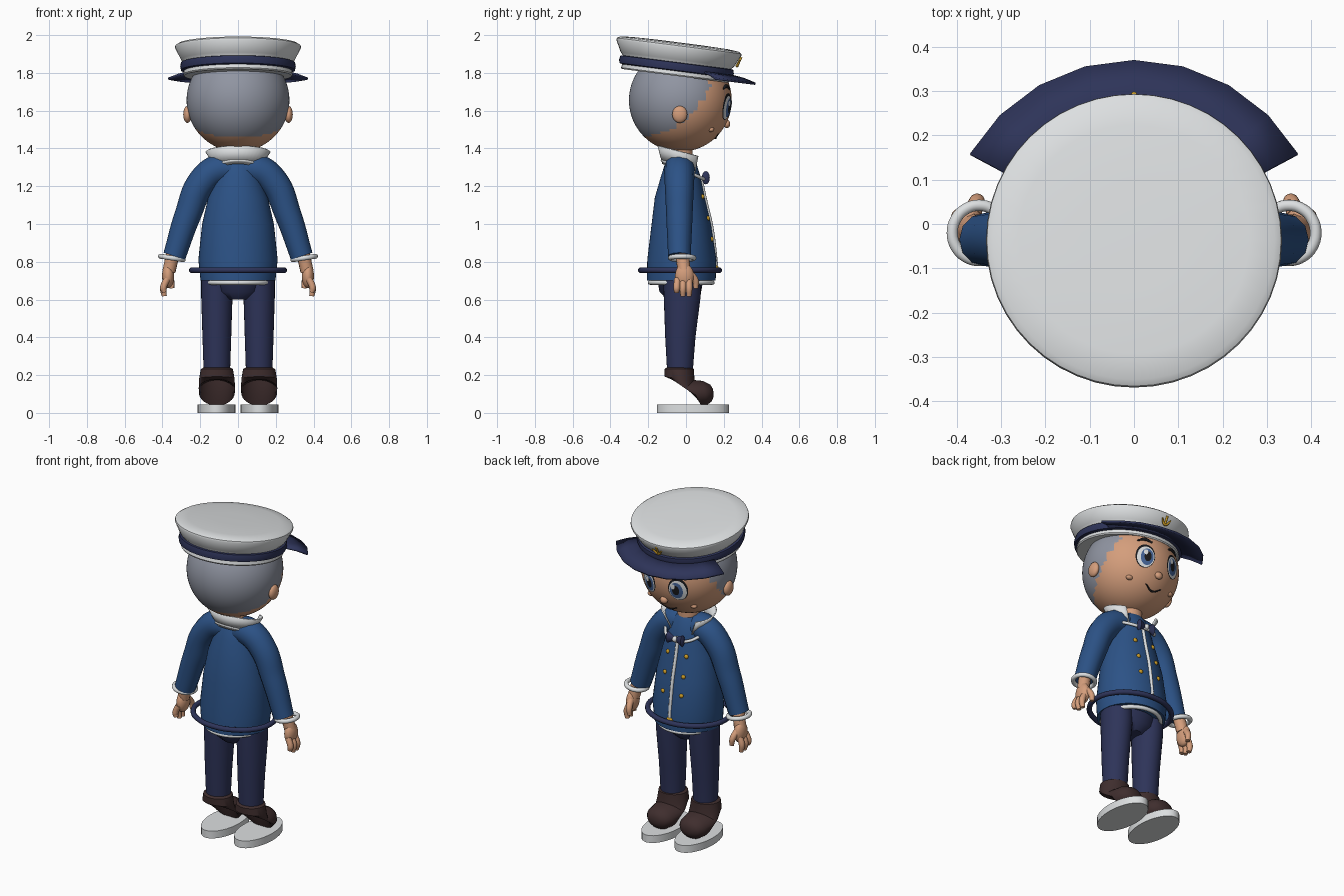
import bpy, bmesh, math
from mathutils import Vector, Matrix

cube = bpy.data.objects.get("Cube")
if cube:
    bpy.data.objects.remove(cube)


def material(name, r, g, b):
    m = bpy.data.materials.new(name)
    m.use_nodes = True
    m.diffuse_color = (r, g, b, 1)
    m.node_tree.nodes["Principled BSDF"].inputs["Base Color"].default_value = (r, g, b, 1)
    return m


WHITE = material("white", .72, .74, .75)
NAVY = material("navy", .027, .034, .10)
BLUE = material("jacket blue", .025, .085, .24)
SKIN = material("skin", .66, .34, .20)
GREY = material("hair grey", .28, .30, .36)
BROWN = material("boot brown", .05, .027, .027)
GOLD = material("gold", .60, .33, .02)
BLACK = material("black", .01, .01, .012)
IRIS = material("iris blue", .06, .13, .32)


def finish(name, bm, *mats, smooth=True):
    bmesh.ops.recalc_face_normals(bm, faces=bm.faces)
    me = bpy.data.meshes.new(name)
    bm.to_mesh(me)
    bm.free()
    ob = bpy.data.objects.new(name, me)
    bpy.context.collection.objects.link(ob)
    for m in mats:
        me.materials.append(m)
    if smooth:
        bpy.ops.object.select_all(action='DESELECT')
        ob.select_set(True)
        bpy.context.view_layer.objects.active = ob
        bpy.ops.object.shade_smooth_by_angle(angle=math.radians(40))
    return ob


def loft(name, rings, *mats, n=32, cap=True):
    """Skin a list of rings; each is (centre, x axis, y axis)."""
    bm = bmesh.new()
    loops = []
    for c, u, v in rings:
        loops.append([bm.verts.new(Vector(c) + math.cos(a) * Vector(u) + math.sin(a) * Vector(v))
                      for a in (2 * math.pi * i / n for i in range(n))])
    for p, q in zip(loops, loops[1:]):
        for i in range(n):
            bm.faces.new((p[i], p[(i + 1) % n], q[(i + 1) % n], q[i]))
    if cap:
        bm.faces.new(loops[0])
        bm.faces.new(loops[-1])
    return finish(name, bm, *mats)


def stack(name, rows, *mats, n=32, cap=True):
    """Horizontal ellipses: x, y, z, x radius, y radius."""
    return loft(name, [((x, y, z), (rx, 0, 0), (0, ry, 0)) for x, y, z, rx, ry in rows], *mats, n=n, cap=cap)


def ball(name, loc, size, mat, seg=24):
    bm = bmesh.new()
    bmesh.ops.create_uvsphere(bm, u_segments=seg, v_segments=seg // 2, radius=1,
                              matrix=Matrix.Translation(loc) @ Matrix.Diagonal((*size, 1)))
    return finish(name, bm, mat)


def tube(name, pts, radii, mat, cyclic=False, res=6):
    cu = bpy.data.curves.new(name, 'CURVE')
    cu.dimensions = '3D'
    cu.bevel_depth, cu.bevel_resolution, cu.resolution_u, cu.use_fill_caps = 1, 4, res, True
    sp = cu.splines.new('BEZIER')
    sp.bezier_points.add(len(pts) - 1)
    for b, p, r in zip(sp.bezier_points, pts, radii):
        b.co, b.radius = p, r
        b.handle_left_type = b.handle_right_type = 'AUTO'
    sp.use_cyclic_u = cyclic
    ob = bpy.data.objects.new(name, cu)
    bpy.context.collection.objects.link(ob)
    cu.materials.append(mat)
    return ob


def hoop(name, c, rx, ry, r, mat, tilt_x=0, tilt_y=0):
    """Closed tube ring, with height slopes along x and y."""
    pts = []
    for i in range(12):
        a = math.pi * i / 6
        x, y = rx * math.cos(a), ry * math.sin(a)
        pts.append((c[0] + x, c[1] + y, c[2] + tilt_x * x + tilt_y * y))
    return tube(name, pts, [r] * 12, mat, True, 4)


# Head, with the hair chosen by height and depth
HEAD, R = Vector((0, -.03, 1.655)), .272
bm = bmesh.new()
bmesh.ops.create_uvsphere(bm, u_segments=72, v_segments=48, radius=R, matrix=Matrix.Translation(HEAD))
line = [(1.46, -.20), (1.51, -.06), (1.60, .05), (1.71, .125), (2, .125)]
for f in bm.faces:
    c = f.calc_center_median()
    for (z0, y0), (z1, y1) in zip(line, line[1:]):
        if z0 <= c.z < z1:
            edge = y0 + (y1 - y0) * (c.z - z0) / (z1 - z0) + .012 * math.sin(c.z * 110)
            f.material_index = int(c.y < edge)
finish("head", bm, SKIN, GREY)
stack("neck", [(0, -.03, 1.28, .065, .065), (0, -.03, 1.42, .065, .065)], SKIN)


def on_face(x, z, lift):
    return Vector((x, HEAD.y + math.sqrt((R + lift) ** 2 - x * x - (z - HEAD.z) ** 2), z))


def patch(name, x, z, rx, rz, lift, mat):
    """Oval plate lying on the face."""
    bm = bmesh.new()
    rows = [[bm.verts.new(on_face(x + k * rx * math.cos(a), z + k * rz * math.sin(a), lift))
             for a in (math.pi * i / 12 for i in range(24))] for k in (.3, .65, 1)]
    bm.faces.new(rows[0])
    for p, q in zip(rows, rows[1:]):
        for i in range(24):
            bm.faces.new((p[i], p[(i + 1) % 24], q[(i + 1) % 24], q[i]))
    return finish(name, bm, mat)


for side, s in (("left", 1), ("right", -1)):
    # Face
    patch(side + "_eye_outline", s * .098, 1.622, .054, .071, .002, BLACK)
    patch(side + "_eye_white", s * .098, 1.616, .048, .062, .004, WHITE)
    patch(side + "_iris", s * .092, 1.615, .036, .050, .006, IRIS)
    patch(side + "_pupil", s * .090, 1.617, .020, .030, .0075, BLACK)
    patch(side + "_eye_glint", s * .090 + .014, 1.640, .012, .016, .009, WHITE)
    tube(side + "_eyebrow", [on_face(s * x, z, .002) for x, z in ((.06, 1.715), (.10, 1.73), (.14, 1.715))],
         (.005, .010, .004), BLACK)
    ball(side + "_cheek", on_face(s * .145, 1.50, -.004), (.022, .016, .014), SKIN)
    ball(side + "_ear", (s * .268, -.033, 1.58), (.022, .04, .045), SKIN)
    # Sleeve, cuff and hand
    tube(side + "_sleeve", [(s * x, -.035, z) for x, z in
                            ((0, 1.285), (.10, 1.288), (.19, 1.22), (.265, 1.05), (.337, .83))],
         (.078, .082, .078, .07, .06), BLUE, res=10)
    hoop(side + "_cuff", (s * .35, -.02, .82), .06, .062, .013, WHITE, tilt_x=s * .15)
    tube(side + "_wrist", [(s * .345, -.02, .84), (s * .365, -.01, .75)], (.035, .035), SKIN)
    ball(side + "_palm", (s * .37, -.008, .725), (.032, .05, .065), SKIN)
    for i, y in enumerate((-.045, -.015, .015)):
        tube(f"{side}_finger_{i + 1}", [(s * .375, y, .71), (s * .395, y * 1.1, .66),
                                        (s * .39, y * 1.1, .618 + .02 * (i == 0))], (.018, .018, .013), SKIN)
    tube(side + "_thumb", [(s * .365, .02, .74), (s * .355, .05, .70), (s * .35, .052, .66)], (.02, .018, .013), SKIN)
    # Trouser leg, boot and sole
    stack(side + "_trouser_leg", [(s * .112, y, z, rx, ry) for y, z, rx, ry in
                                  ((-.032, .22, .07, .068), (-.03, .40, .076, .08), (-.02, .62, .083, .098),
                                   (-.02, .78, .083, .10))], NAVY)
    loft(side + "_boot", [((s * .112, y, z), (rx, 0, 0), (0, r * math.cos(t), r * math.sin(t)))
                          for y, z, rx, r, t in
                          ((-.036, .243, .065, .062, 0), (-.036, .232, .085, .078, 0), (-.034, .18, .094, .08, -.15),
                           (-.005, .13, .096, .085, -.6), (.045, .108, .095, .078, -1.1),
                           (.10, .105, .085, .065, -1.4), (.132, .105, .06, .045, -1.5),
                           (.145, .105, .025, .02, -1.5))], BROWN)
    stack(side + "_sole", [(s * .114, .037, z, .10, .19) for z in (0, .045)], WHITE)
    # Hat-side collar wing and bow loop
    loft(side + "_bow_loop", [((s * x, .105, 1.245), (0, r * .6, 0), (0, 0, r)) for x, r in
                              ((.005, .012), (.05, .035), (.058, .02))], NAVY, n=16)

ball("nose", on_face(0, 1.53, .004), (.024, .018, .022), SKIN)
tube("mouth", [on_face(x, z, .001) for x, z in ((-.055, 1.478), (0, 1.455), (.055, 1.478))], (.003, .006, .003), BLACK)

# Jacket, trim and belt
BODY = [(0, -.025, .70, .198, .182), (0, -.022, .81, .21, .183), (0, -.025, 1.0, .19, .157),
        (0, -.033, 1.14, .158, .132), (0, -.028, 1.25, .118, .105), (0, -.028, 1.33, .095, .08),
        (0, -.028, 1.365, .06, .055)]
stack("jacket", BODY, BLUE, n=48)
hoop("jacket_hem", (0, -.025, .69), .165, .165, .012, WHITE)
hoop("belt", (0, -.032, .755), .245, .208, .015, NAVY)
stack("hips", [(0, -.03, .60, .06, .07), (0, -.03, .64, .13, .11), (0, -.03, .75, .17, .13)], NAVY)


def chest(x, z):
    """Point on the front of the jacket."""
    for a, b in zip(BODY, BODY[1:]):
        if a[2] <= z <= b[2]:
            t = (z - a[2]) / (b[2] - a[2])
            y, rx, ry = (a[k] + t * (b[k] - a[k]) for k in (1, 3, 4))
            return Vector((x, y + ry * math.sqrt(1 - (x / rx) ** 2), z))


tube("front_piping", [chest(0, z) for z in (.78, .9, 1.0, 1.14, 1.25)], [.010] * 5, WHITE)
for row, z in enumerate((.92, 1.03, 1.145)):
    for x in (-.063, .063):
        ball(f"button_{row + 1}_{'left' if x > 0 else 'right'}", chest(x, z), (.013, .011, .013), GOLD, 12)
ball("buckle", chest(0, .765), (.022, .014, .016), GOLD, 12)
ball("bow_knot", (0, .108, 1.245), (.016, .018, .018), WHITE, 12)

# Collar: flaring strip open at the front, with a piped lower edge
bm = bmesh.new()
rows = []
for i in range(33):
    a = math.radians(130 + 280 * i / 32)
    c, s = math.cos(a), math.sin(a)
    rows.append([bm.verts.new((r * c, -.028 + q * s, z - .03 * s)) for r, q, z in ((.10, .09, 1.29), (.165, .115, 1.385))])
for p, q in zip(rows, rows[1:]):
    bm.faces.new((p[0], q[0], q[1], p[1]))
collar = finish("collar", bm, WHITE)
collar.modifiers.new("thickness", 'SOLIDIFY').thickness = .008
hoop("collar_piping", (0, -.01, 1.285), .125, .115, .009, WHITE, tilt_y=-.45)

# Hat, built upright and then tipped forward
hat = []
hat.append(stack("hat_crown", [(0, 0, z, r, r) for r, z in
                               ((.285, -.172), (.29, -.165), (.285, -.14), (.288, -.10), (.302, -.085), (.334, -.022),
                                (.332, -.012), (.318, -.003), (.26, .003), (.12, .006))], WHITE, n=48))
hat.append(stack("hat_band", [(0, 0, z, r, r) for r, z in
                              ((.28, -.098), (.302, -.102), (.306, -.122), (.302, -.142), (.28, -.148))], NAVY, n=48))
bm = bmesh.new()
rows = [[bm.verts.new((r * math.cos(a), r * math.sin(a), z)) for r, z in ((.28, -.138), (.36, -.148), (.425, -.166))]
        for a in (math.radians(30 + 15 * i) for i in range(9))]
for p, q in zip(rows, rows[1:]):
    for k in range(2):
        bm.faces.new((p[k], p[k + 1], q[k + 1], q[k]))
visor = finish("hat_visor", bm, NAVY)
visor.modifiers.new("thickness", 'SOLIDIFY').thickness = .012
hat.append(visor)
hat.append(tube("badge_shank", [(0, .335, -.03), (0, .318, -.075)], (.006, .006), GOLD))
hat.append(tube("badge_arms", [(-.03, .33, -.05), (0, .318, -.078), (.03, .33, -.05)], (.004, .008, .004), GOLD))
for ob in hat:
    ob.matrix_world = Matrix.Translation((0, -.035, 1.955)) @ Matrix.Rotation(math.radians(-7.3), 4, 'X')
